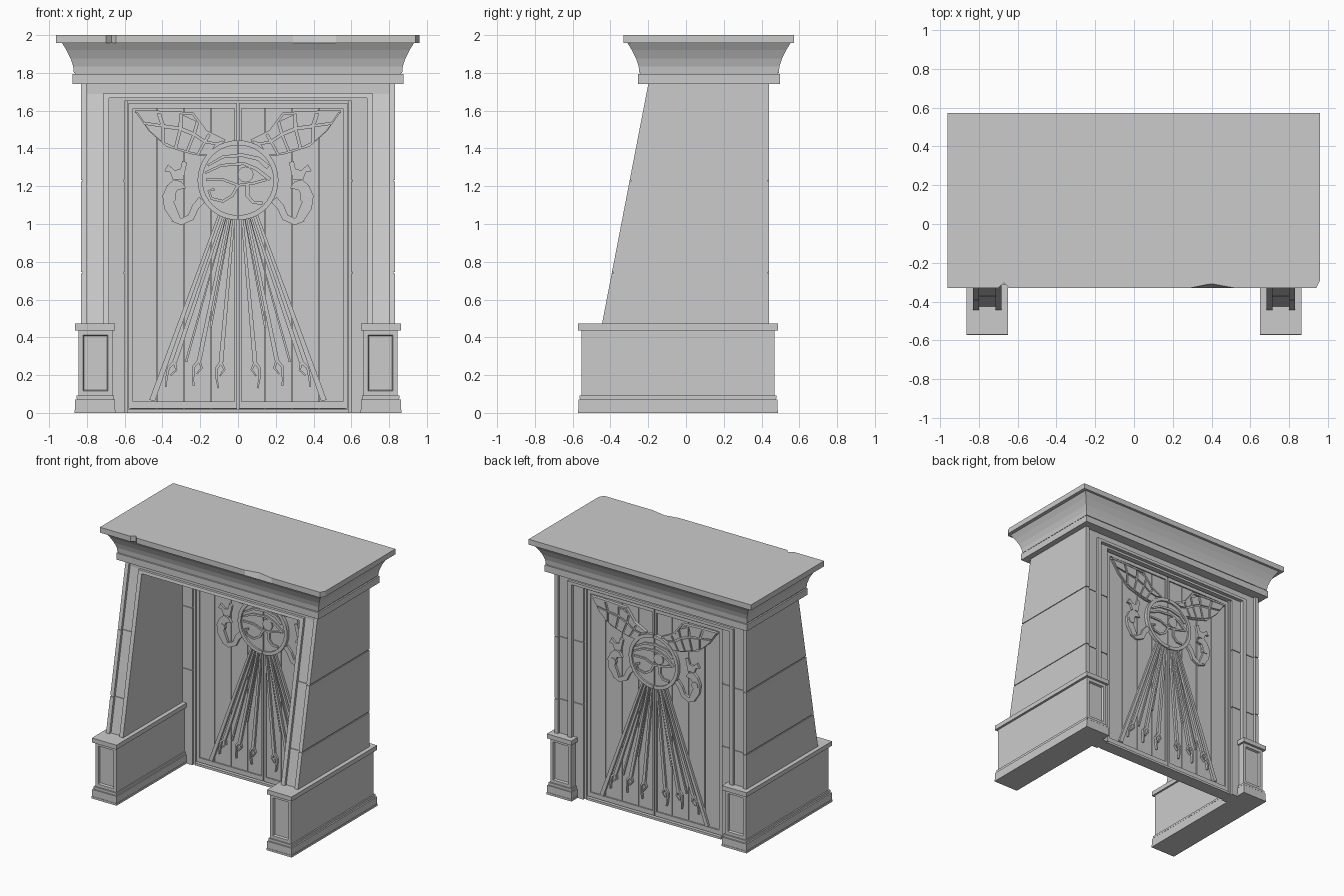
import bpy, bmesh, math
from mathutils import Vector

if "Cube" in bpy.data.objects:
    bpy.data.objects.remove(bpy.data.objects["Cube"])

stone = bpy.data.materials.new("grey_stone")
stone.use_nodes = True
GREY = (0.6, 0.6, 0.6, 1)
stone.diffuse_color = GREY
stone.node_tree.nodes["Principled BSDF"].inputs["Base Color"].default_value = GREY

DOOR_Y = 0.352      # middle of the doors
DOOR_HALF = 0.025   # half thickness of the doors
JOINTS = ((0.47, 0.738), (0.747, 1.225), (1.234, 1.745))   # block courses


def finish(name, bm):
    bmesh.ops.recalc_face_normals(bm, faces=bm.faces)
    mesh = bpy.data.meshes.new(name)
    bm.to_mesh(mesh)
    bm.free()
    obj = bpy.data.objects.new(name, mesh)
    bpy.context.collection.objects.link(obj)
    mesh.materials.append(stone)


def loft(bm, a, b):
    """Closed solid between two matching loops of points."""
    va, vb = [bm.verts.new(p) for p in a], [bm.verts.new(p) for p in b]
    n = len(a)
    for i in range(n):
        j = (i + 1) % n
        bm.faces.new((va[i], va[j], vb[j], vb[i]))
    return bm.faces.new(va), bm.faces.new(vb)


def prism_x(bm, pts, x0, x1):
    loft(bm, [(x0, y, z) for y, z in pts], [(x1, y, z) for y, z in pts])


def box(bm, x0, x1, y0, y1, z0, z1):
    prism_x(bm, [(y0, z0), (y1, z0), (y1, z1), (y0, z1)], x0, x1)


def door_box(bm, x0, x1, half, z0, z1):
    """Box centred on the plane of the doors."""
    box(bm, x0, x1, DOOR_Y - half, DOOR_Y + half, z0, z1)


def plate(bm, pts, height, mirror=True):
    """Relief outline on the front of the doors and, turned round, on the back."""
    for m in ((1, -1) if mirror else (1,)):
        for s in (1, -1):
            ya = DOOR_Y - s * (DOOR_HALF + height)
            yb = DOOR_Y - s * (DOOR_HALF - 0.01)
            loft(bm, [(m * s * x, ya, z) for x, z in pts],
                 [(m * s * x, yb, z) for x, z in pts])


def ribbon(path, w0, w1=None):
    """Outline of a strip of given width along a path."""
    w1 = w0 if w1 is None else w1
    p = [Vector(q) for q in path]
    left, right = [], []
    for i, q in enumerate(p):
        d = (p[min(i + 1, len(p) - 1)] - p[max(i - 1, 0)]).normalized()
        w = (w0 + (w1 - w0) * i / (len(p) - 1)) / 2
        left.append(q + Vector((-d.y, d.x)) * w)
        right.append(q - Vector((-d.y, d.x)) * w)
    return left + right[::-1]


def arc(cx, cz, r, a0, a1, n):
    angles = [math.radians(a0 + (a1 - a0) * i / n) for i in range(n + 1)]
    return [(cx + r * math.cos(a), cz + r * math.sin(a)) for a in angles]


def along(path, t):
    """Point at fraction t of a polyline with evenly spaced knots."""
    f = t * (len(path) - 1)
    i = min(int(f), len(path) - 2)
    return Vector(path[i]).lerp(Vector(path[i + 1]), f - i)


def batter(z):
    """Sloping front of the side walls."""
    return -0.445 + (z - 0.47) * 0.193


def wall_slab(bm, x0, x1, z0, z1, inset):
    prism_x(bm, [(batter(z0) + inset, z0), (0.44 - inset, z0),
                 (0.44 - inset, z1), (batter(z1) + inset, z1)], x0, x1)


# Side walls: blocks with raised inner and outer trims, on panelled plinths
for side, label in ((1, "left"), (-1, "right")):
    wall = bmesh.new()
    for z0, z1 in JOINTS:
        wall_slab(wall, side * 0.715, side * 0.80, z0, z1, 0.02)
        wall_slab(wall, side * 0.80, side * 0.83, z0, z1, 0)
    finish(label + "_wall_blocks", wall)
    trim = bmesh.new()
    wall_slab(trim, side * 0.683, side * 0.715, 0.47, 1.69, 0)
    finish(label + "_inner_trim", trim)
    infill = bmesh.new()
    wall_slab(infill, side * 0.70, side * 0.802, 0.47, 1.74, 0.026)
    wall_slab(infill, side * 0.802, side * 0.824, 0.47, 1.74, 0.007)
    finish(label + "_wall_joints", infill)

    plinth = bmesh.new()
    box(plinth, side * 0.665, side * 0.845, -0.553, 0.468, 0.092, 0.437)
    bmesh.ops.recalc_face_normals(plinth, faces=plinth.faces)
    ends = [f for f in plinth.faces if abs(f.normal.y) > 0.9]
    bmesh.ops.inset_individual(plinth, faces=ends, thickness=0.034)
    bmesh.ops.inset_individual(plinth, faces=ends, thickness=0.008, depth=-0.015)
    finish(label + "_plinth", plinth)
    trim = bmesh.new()
    for z0, z1, d in ((0, 0.016, 0.02), (0.016, 0.07, 0.017), (0.07, 0.076, 0.006),
                      (0.076, 0.092, 0.01), (0.437, 0.472, 0.018)):
        box(trim, side * (0.665 - d * 0.8), side * (0.845 + d),
            -0.553 - d, 0.468 + d, z0, z1)
    finish(label + "_plinth_mouldings", trim)

# Lintel with lower trim
bm = bmesh.new()
box(bm, -0.80, 0.80, batter(1.74) + 0.01, 0.42, 1.685, 1.75)
wall_slab(bm, -0.715, 0.715, 1.667, 1.69, 0)
finish("lintel", bm)


# Flared cornice: band, hollow curve and chipped top slab
def ring(z, d):
    return [(sx * (0.86 + d), 0.122 + sy * (0.36 + d), z)
            for sx, sy in ((-1, -1), (1, -1), (1, 1), (-1, 1))]


bm = bmesh.new()
loft(bm, ring(1.742, 0.015), ring(1.793, 0.015))
loft(bm, ring(1.79, 0.003), ring(1.802, 0.003))
flare = [(1.80, 0.009), (1.835, 0.013), (1.875, 0.026), (1.92, 0.048), (1.96, 0.073)]
for lower, upper in zip(flare, flare[1:]):
    bmesh.ops.delete(bm, geom=list(loft(bm, ring(*lower), ring(*upper))), context='FACES_ONLY')
bmesh.ops.remove_doubles(bm, verts=bm.verts, dist=0.0001)
finish("cornice", bm)

bm = bmesh.new()
slab = [(-0.963, -0.33), (-0.70, -0.33), (-0.67, -0.303), (-0.645, -0.33), (0.29, -0.33),
        (0.40, -0.308), (0.52, -0.33), (0.94, -0.33), (0.96, -0.29), (0.96, 0.573), (-0.963, 0.573)]
loft(bm, [(x, -0.33 if x == 0.40 else y, 1.958) for x, y in slab], [(x, y, 2.0) for x, y in slab])
finish("cornice_top_slab", bm)

# Door surround, jointed like the walls
bm = bmesh.new()
for s in (1, -1):
    for z0, z1 in JOINTS:
        door_box(bm, s * 0.60, s * 0.70, 0.06, 0 if z0 < 0.5 else z0, min(z1, 1.69))
    door_box(bm, s * 0.607, s * 0.69, 0.053, 0.01, 1.68)
    door_box(bm, s * 0.585, s * 0.607, 0.042, 0, 1.65)
door_box(bm, -0.60, 0.60, 0.06, 1.65, 1.69)
door_box(bm, -0.585, 0.585, 0.05, 0, 0.018)
finish("door_surround", bm)

# Doors: core, planks and raised border
core, planks, border = bmesh.new(), bmesh.new(), bmesh.new()
door_box(core, -0.59, 0.59, 0.016, 0.015, 1.655)
for s in (1, -1):
    for i in range(4):
        x = 0.004 + i * 0.1425
        door_box(planks, s * x, s * (x + 0.137), DOOR_HALF, 0.02, 1.63)
for x0, x1, z0, z1 in ((0.004, 0.018, 0.024, 1.64), (0.556, 0.58, 0.024, 1.64),
                       (0.018, 0.556, 1.612, 1.64), (0.018, 0.556, 0.024, 0.06)):
    plate(border, [(x0, z0), (x1, z0), (x1, z1), (x0, z1)], 0.01)
finish("door_cores", core)
finish("door_planks", planks)
finish("door_borders", border)

# Sun disc, split between the two doors
CZ = 1.232
bm = bmesh.new()
plate(bm, arc(0.003, CZ, 0.19, -90, 90, 20), 0.012)
plate(bm, ribbon(arc(0.003, CZ, 0.198, -90, 90, 20), 0.026), 0.026)
finish("sun_disc", bm)

# Eye in the disc
bm = bmesh.new()
for path, w0, w1 in (
        ([(-0.16, 1.31), (-0.08, 1.355), (0.02, 1.365), (0.11, 1.345), (0.16, 1.30)], 0.012, 0.025),
        ([(-0.175, 1.27), (-0.09, 1.31), (0.03, 1.32), (0.10, 1.29), (0.17, 1.235)], 0.012, 0.02),
        ([(-0.17, 1.235), (-0.08, 1.235), (0, 1.205), (0.08, 1.215), (0.15, 1.235)], 0.014, 0.014),
        ([(0.0, 1.205), (-0.03, 1.15), (-0.08, 1.12), (-0.14, 1.135),
          (-0.155, 1.175), (-0.125, 1.185)], 0.016, 0.014),
        ([(0.05, 1.205), (0.05, 1.15), (0.08, 1.115), (0.13, 1.11)], 0.022, 0.016)):
    plate(bm, ribbon(path, w0, w1), 0.022, False)
plate(bm, arc(0.04, 1.262, 0.042, 0, 330, 11), 0.022, False)
finish("eye_relief", bm)

# Wings: backing with two rows of feathers
crest = [(0.07, 1.44), (0.17, 1.49), (0.24, 1.585), (0.39, 1.592), (0.545, 1.595)]
middle = [(0.11, 1.425), (0.19, 1.44), (0.26, 1.50), (0.37, 1.515), (0.505, 1.535)]
hem = [(0.155, 1.36), (0.23, 1.365), (0.30, 1.385), (0.38, 1.41), (0.47, 1.49)]
bm = bmesh.new()
plate(bm, crest + hem[::-1], 0.010)
for upper, lower in ((crest, middle), (middle, hem)):
    for i in range(5):
        a, b = i / 5, (i + 1) / 5
        quad = [along(upper, a), along(upper, b), along(lower, b), along(lower, a)]
        mid = sum(quad, Vector((0, 0))) / 4
        plate(bm, [mid + (q - mid) * 0.84 for q in quad], 0.02)
plate(bm, ribbon(crest, 0.014), 0.024)
finish("wings", bm)

# Crowned cobras hanging from the disc
bm = bmesh.new()
plate(bm, ribbon([(0.19, 1.13), (0.225, 1.09), (0.25, 1.035), (0.30, 1.012), (0.345, 1.03)],
                 0.04, 0.035), 0.018)
plate(bm, [(0.30, 1.02), (0.35, 1.02), (0.39, 1.08), (0.40, 1.15), (0.375, 1.205), (0.34, 1.235),
           (0.30, 1.225), (0.275, 1.19), (0.32, 1.18), (0.345, 1.13), (0.32, 1.07)], 0.02)
plate(bm, [(0.29, 1.235), (0.345, 1.235), (0.36, 1.275), (0.39, 1.28), (0.37, 1.315),
           (0.335, 1.285), (0.305, 1.29), (0.295, 1.335), (0.27, 1.325)], 0.016)
plate(bm, arc(0.355, 1.14, 0.028, 0, 324, 9), 0.025)
finish("cobras", bm)

# Sun rays, the inner ones ending in open hands
bm = bmesh.new()
plate(bm, ribbon([(0.098, 1.05), (0.455, 0.065)], 0.014, 0.03), 0.018)
for x0, x1, z1 in ((0.077, 0.335, 0.27), (0.05, 0.205, 0.28), (0.022, 0.09, 0.27)):
    start, wrist = Vector((x0, 1.035)), Vector((x1, z1))
    d = (wrist - start).normalized()
    n = Vector((-d.y, d.x))
    plate(bm, ribbon([start, wrist], 0.013, 0.024), 0.018)
    for bend, length, w in ((0.022, 0.14, 0.018), (-0.022, 0.075, 0.013)):
        plate(bm, ribbon([wrist, wrist + d * 0.04 + n * bend,
                          wrist + d * length * 0.7 + n * bend * 0.6,
                          wrist + d * length + n * bend * 0.1], w, 0.008), 0.018)
for x0, x1, z1 in ((0.064, 0.275, 0.27), (0.036, 0.145, 0.45)):
    plate(bm, ribbon([(x0, 1.03), (x1, z1)], 0.005, 0.012), 0.012)
finish("sun_rays", bm)
